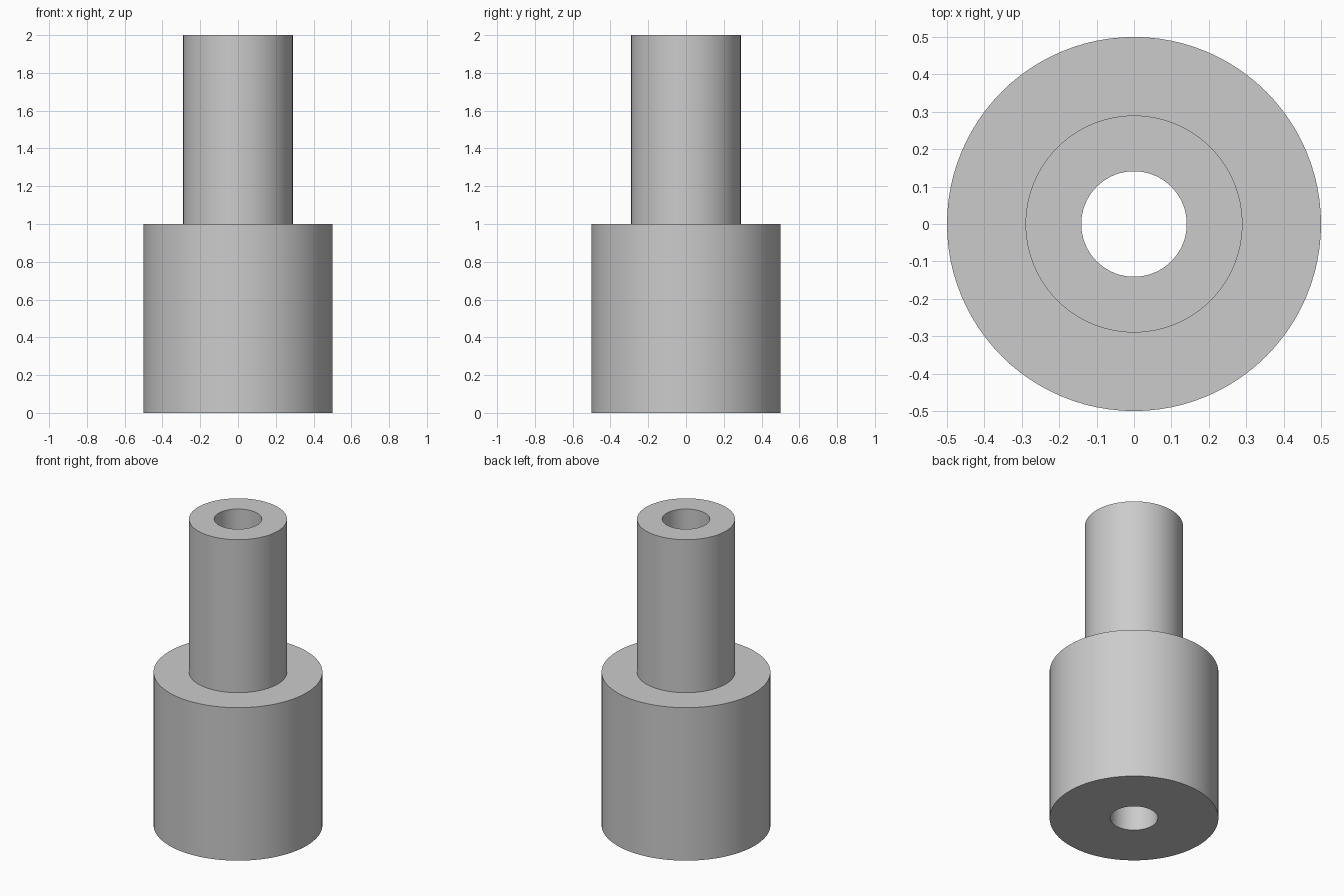
import bpy, bmesh, math

if "Cube" in bpy.data.objects:
    bpy.data.objects.remove(bpy.data.objects["Cube"])

SEGMENTS = 96

# Single grey material
grey = bpy.data.materials.new("plain grey")
grey.diffuse_color = (0.6, 0.6, 0.6, 1.0)
grey.use_nodes = True
grey.node_tree.nodes["Principled BSDF"].inputs["Base Color"].default_value = grey.diffuse_color

# Closed half-section (radius, height): wide base, narrow neck, straight through bore
BORE, NECK, BASE = 0.141, 0.29, 0.5
profile = [(BORE, 0), (BASE, 0), (BASE, 1), (NECK, 1), (NECK, 2), (BORE, 2)]

# Revolve the section around z
bm = bmesh.new()
rings = []
for i in range(SEGMENTS):
    a = 2 * math.pi * i / SEGMENTS
    rings.append([bm.verts.new((r * math.cos(a), r * math.sin(a), z)) for r, z in profile])
for i, ring in enumerate(rings):
    nxt = rings[(i + 1) % SEGMENTS]
    for j in range(len(profile)):
        k = (j + 1) % len(profile)
        bm.faces.new((ring[j], nxt[j], nxt[k], ring[k]))
bmesh.ops.recalc_face_normals(bm, faces=bm.faces)

mesh = bpy.data.meshes.new("stepped_bushing")
bm.to_mesh(mesh)
bm.free()
mesh.materials.append(grey)
bushing = bpy.data.objects.new("stepped_bushing", mesh)
bpy.context.collection.objects.link(bushing)

# Smooth walls, sharp rims
bpy.context.view_layer.objects.active = bushing
bushing.select_set(True)
bpy.ops.object.shade_smooth_by_angle(angle=math.radians(30))
